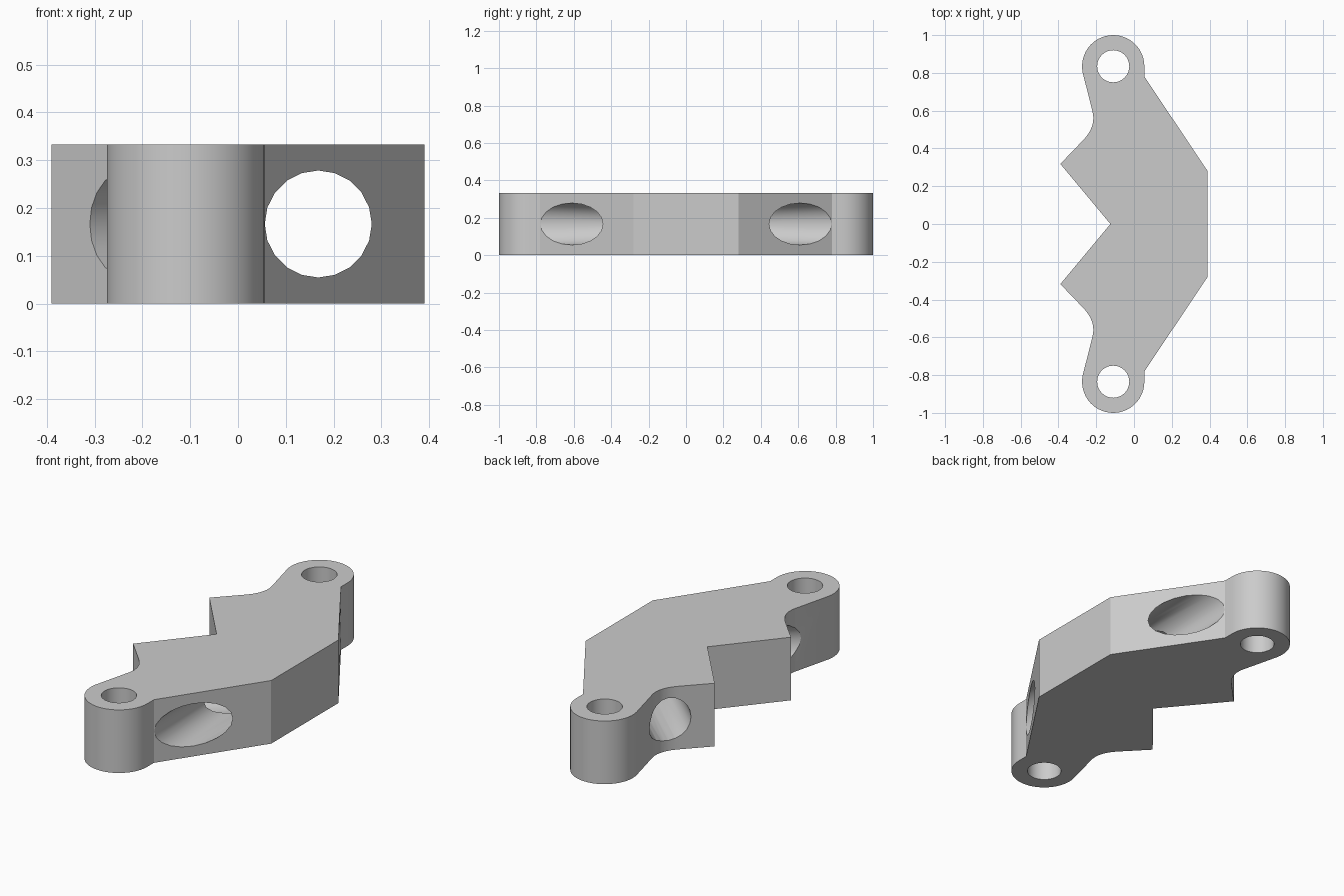
import bpy, bmesh
from math import cos, sin, radians
from mathutils import Vector

cube = bpy.data.objects.get("Cube")
if cube:
    bpy.data.objects.remove(cube, do_unlink=True)

THICK = 0.333
MID = THICK / 2
LUG = Vector((-0.11, 0.835))
LUG_R = 0.165
PIN_R = 0.085
BORE_R = 0.112

grey = bpy.data.materials.new("plain_grey")
grey.use_nodes = True
colour = (0.6, 0.6, 0.6, 1)
grey.diffuse_color = colour
grey.node_tree.nodes["Principled BSDF"].inputs["Base Color"].default_value = colour


def bezier(a, b, c, steps):
    """Points of a rounded corner from a to c, pulled toward b."""
    a, b, c = Vector(a), Vector(b), Vector(c)
    ts = [i / steps for i in range(steps + 1)]
    return [a * (1 - t) ** 2 + b * 2 * t * (1 - t) + c * t * t for t in ts]


# Outline of one half: notch tip, rounded inner corner, lug, sloped flank
half = [Vector((-0.39, 0.318))]
half += bezier((-0.27, 0.443), (-0.198, 0.518), (-0.221, 0.6), 10)
half += [LUG + LUG_R * Vector((cos(radians(a)), sin(radians(a))))
         for a in range(192, -1, -8)]
half += [Vector((0.055, 0.78)), Vector((0.39, 0.28))]
mirrored = [Vector((p.x, -p.y)) for p in reversed(half)]
outline = [Vector((-0.125, 0))] + half + mirrored

# Body: outline extruded upward
bm = bmesh.new()
face = bm.faces.new([bm.verts.new((p.x, p.y, 0)) for p in outline])
top = bmesh.ops.extrude_face_region(bm, geom=[face])
bmesh.ops.translate(bm, vec=(0, 0, THICK),
                    verts=[v for v in top["geom"] if isinstance(v, bmesh.types.BMVert)])
bmesh.ops.recalc_face_normals(bm, faces=bm.faces)
mesh = bpy.data.meshes.new("bracket_body")
bm.to_mesh(mesh)
bm.free()
body = bpy.data.objects.new("bracket_body", mesh)
bpy.context.collection.objects.link(body)
mesh.materials.append(grey)


def drill(name, start, end, radius, sides):
    """Cut a round hole through the body between two points."""
    start, end = Vector(start), Vector(end)
    axis = end - start
    bpy.ops.mesh.primitive_cylinder_add(
        vertices=sides, radius=radius, depth=axis.length, location=(start + end) / 2,
        rotation=axis.to_track_quat('Z', 'Y').to_euler())
    cutter = bpy.context.object
    cutter.name = name
    cutter.hide_render = True
    cutter.data.materials.append(grey)
    mod = body.modifiers.new(name, 'BOOLEAN')
    mod.operation = 'DIFFERENCE'
    mod.solver = 'EXACT'
    mod.object = cutter
    bpy.context.view_layer.objects.active = body
    bpy.ops.object.modifier_apply(modifier=name)
    bpy.data.objects.remove(cutter, do_unlink=True)


# Long bore through both flanks
drill("long_bore", (0.168, -1.2, MID), (0.168, 1.2, MID), BORE_R, 20)

for side in (1, -1):
    # Pin hole in each lug
    drill("pin_hole", (LUG.x, side * LUG.y, -0.1), (LUG.x, side * LUG.y, THICK + 0.1), PIN_R, 32)
    # Slanted bore from the inner corner to the long bore
    drill("slanted_bore", (-0.456, side * 0.69, MID), (0.16, side * 0.116, MID), BORE_R, 20)

# Smooth curved walls, keep hard edges
bpy.ops.object.select_all(action='DESELECT')
body.select_set(True)
bpy.context.view_layer.objects.active = body
bpy.ops.object.shade_smooth_by_angle(angle=radians(25))
